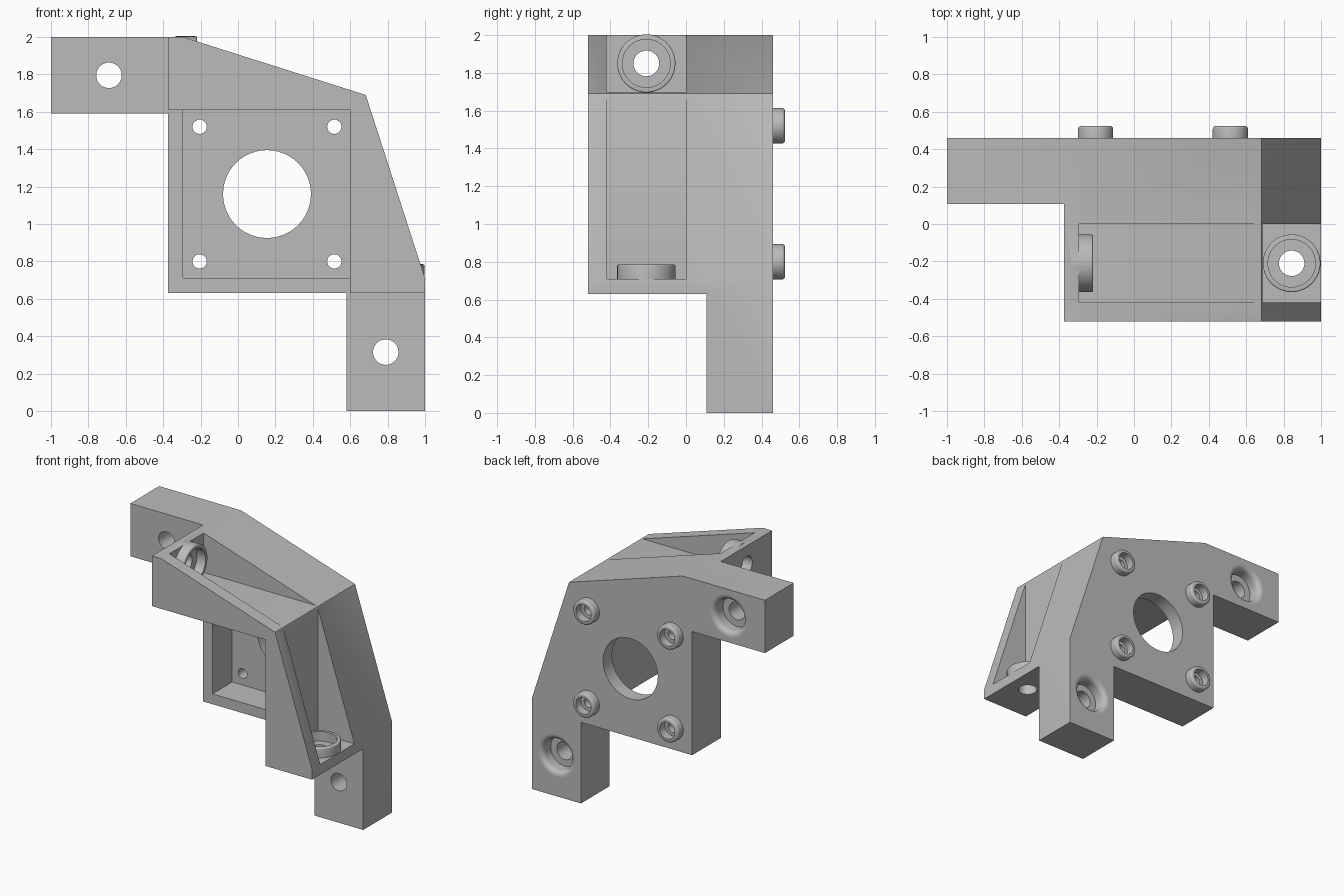
import bpy, bmesh, math
from mathutils import Matrix, Vector

cube = bpy.data.objects.get("Cube")
if cube:
    bpy.data.objects.remove(cube, do_unlink=True)

grey = bpy.data.materials.new("plain grey")
grey.use_nodes = True
color = (0.5, 0.5, 0.5, 1)
grey.diffuse_color = color
grey.node_tree.nodes["Principled BSDF"].inputs["Base Color"].default_value = color


def finish(name, bm):
    bmesh.ops.recalc_face_normals(bm, faces=bm.faces)
    mesh = bpy.data.meshes.new(name)
    bm.to_mesh(mesh)
    bm.free()
    mesh.materials.append(grey)
    obj = bpy.data.objects.new(name, mesh)
    bpy.context.collection.objects.link(obj)
    return obj


def prism(name, outline, y0, y1):
    """Extrude an x-z outline along y."""
    bm = bmesh.new()
    face = bm.faces.new([bm.verts.new((x, y0, z)) for x, z in outline])
    new = bmesh.ops.extrude_face_region(bm, geom=[face])["geom"]
    verts = [v for v in new if isinstance(v, bmesh.types.BMVert)]
    bmesh.ops.translate(bm, verts=verts, vec=(0, y1 - y0, 0))
    return finish(name, bm)


def box(x0, x1, y0, y1, z0, z1):
    return prism("cutter", [(x0, z0), (x1, z0), (x1, z1), (x0, z1)], y0, y1)


def lathe(name, profile, place, axis, sides=48):
    """Closed solid turned from (radius, height) points about an axis."""
    bm = bmesh.new()
    turn = Vector((0, 0, 1)).rotation_difference(Vector(axis)).to_matrix().to_4x4()
    rings = []
    for r, h in profile:
        rings.append([bm.verts.new((r * math.cos(a), r * math.sin(a), h))
                      for a in (math.tau * i / sides for i in range(sides))])
    for low, high in zip(rings, rings[1:]):
        for i in range(sides):
            j = (i + 1) % sides
            bm.faces.new((low[i], low[j], high[j], high[i]))
    bm.faces.new(rings[0])
    bm.faces.new(rings[-1])
    bm.transform(Matrix.Translation(place) @ turn)
    return finish(name, bm)


def combine(target, tool, operation):
    mod = target.modifiers.new("join", "BOOLEAN")
    mod.operation, mod.solver, mod.object = operation, "EXACT", tool
    bpy.context.view_layer.objects.active = target
    bpy.ops.object.modifier_apply(modifier=mod.name)
    bpy.data.objects.remove(tool, do_unlink=True)


def boss(place, axis, r, top, root, edge):
    """Round collar with a softened rim."""
    rim = [(r - edge + edge * math.cos(a), top - edge + edge * math.sin(a))
           for a in (math.pi / 8 * i for i in range(5))]
    combine(bracket, lathe("boss", [(r, root)] + rim, place, axis), "UNION")


def cut(profile, place, axis):
    combine(bracket, lathe("cutter", profile, place, axis), "DIFFERENCE")


# Bracket silhouette, full depth
bracket = prism("motor_bracket", [
    (-1, 1.59), (-1, 2), (-0.295, 2), (0.683, 1.69), (1, 0.71),
    (1, 0), (0.58, 0), (0.58, 0.63), (-0.375, 0.63), (-0.375, 1.59)], -0.52, 0.46)

# Clear the motor space, the front of both mounting arms, and the shallow recess
cutters = [
    (-1.2, 0.6, -0.7, 0.108, 0.4, 1.61),
    (-1.2, -0.375, -0.7, 0.108, 1.5, 2.2),
    (0.5, 1.2, -0.7, 0.108, -0.2, 0.63),
    (-0.295, 0.6, -0.2, 0.35, 0.71, 1.61),
    # Bolt access pockets under the two sloping sides
    (-0.295, 0.9, -0.42, 0, 1.695, 2.3),
    (0.687, 1.3, -0.42, 0, 0.71, 1.68),
]
for dims in cutters:
    combine(bracket, box(*dims), "DIFFERENCE")

# Side flange collars with bolt holes
for place, axis in (((-0.295, -0.21, 1.85), (1, 0, 0)), ((0.843, -0.21, 0.71), (0, 0, 1))):
    boss(place, axis, 0.154, 0.075, -0.04, 0.008)
    cut([(0.068, -0.2), (0.068, 0), (0.127, 0), (0.127, 0.2)], place, axis)

# Rear screw collars, with counterbores and through holes
for x in (-0.205, 0.515):
    for z in (0.8, 1.52):
        place, axis = (x, 0.46, z), (0, 1, 0)
        boss(place, axis, 0.094, 0.064, -0.04, 0.016)
        cut([(0.038, -0.3), (0.038, 0), (0.065, 0), (0.065, 0.2)], place, axis)

# Arm bolt holes with rounded counterbores at the back
flare = [(0.16 - 0.04 * math.cos(a), -0.04 + 0.04 * math.sin(a))
         for a in (math.pi / 12 * i for i in range(7))]
for x, z in ((-0.69, 1.795), (0.79, 0.315)):
    cut([(0.068, -0.6), (0.068, -0.1), (0.12, -0.1)] + flare + [(0.16, 0.1)],
        (x, 0.46, z), (0, 1, 0))

# Large shaft opening
cut([(0.235, -0.3), (0.235, 0.2)], (0.155, 0.46, 1.16), (0, 1, 0))

bpy.ops.object.select_all(action="DESELECT")
bracket.select_set(True)
bpy.context.view_layer.objects.active = bracket
bpy.ops.object.shade_smooth_by_angle(angle=math.radians(30))
